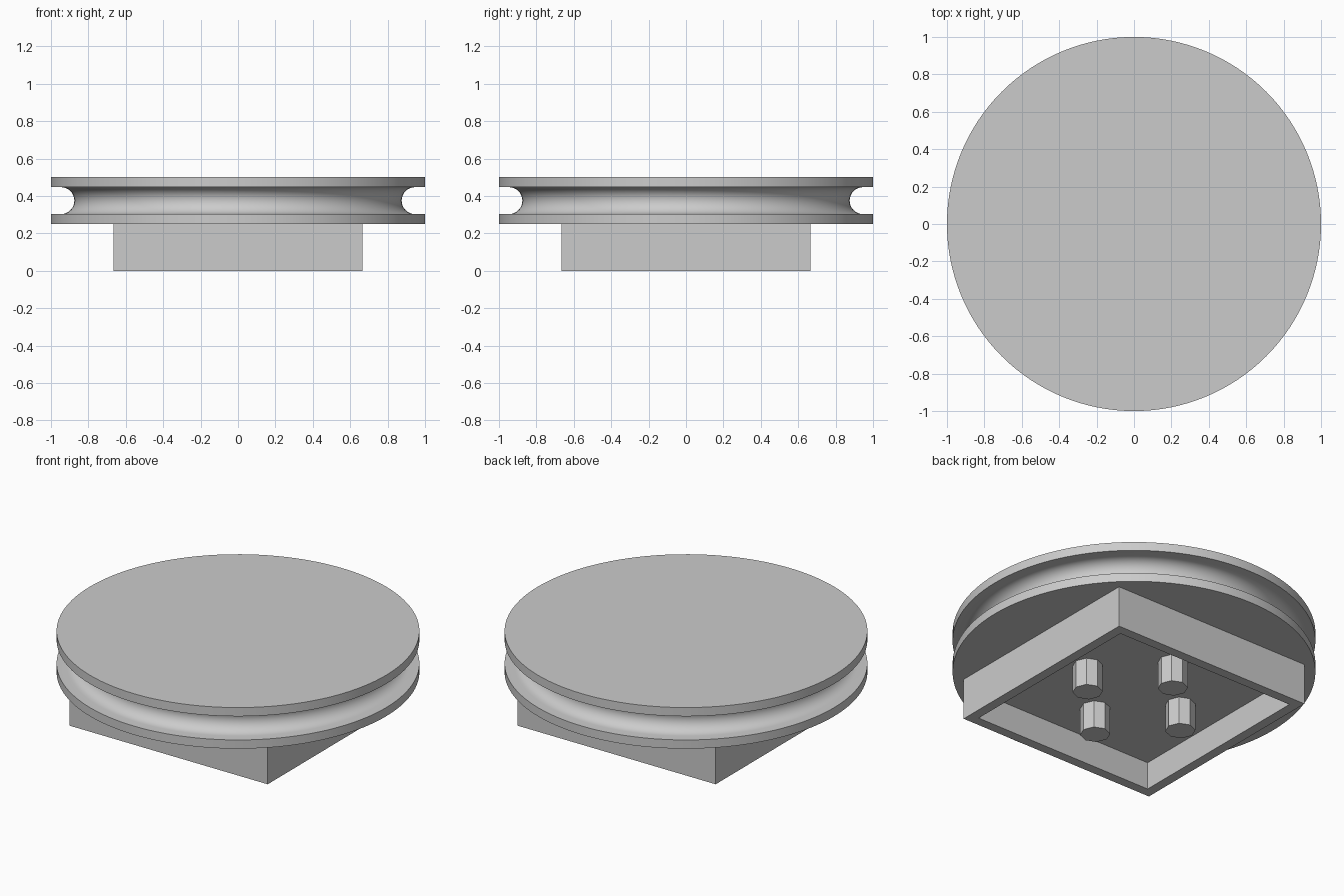
import bpy, bmesh
from math import pi, sin, cos, tau
from mathutils import Vector, Matrix

if "Cube" in bpy.data.objects:
    bpy.data.objects.remove(bpy.data.objects["Cube"], do_unlink=True)

grey = bpy.data.materials.new("light_grey")
colour = (0.6, 0.6, 0.6, 1)
grey.diffuse_color = colour
grey.use_nodes = True
grey.node_tree.nodes["Principled BSDF"].inputs["Base Color"].default_value = colour


def add_object(name, bm, smooth=False):
    bmesh.ops.recalc_face_normals(bm, faces=bm.faces)
    mesh = bpy.data.meshes.new(name)
    bm.to_mesh(mesh)
    bm.free()
    mesh.materials.append(grey)
    obj = bpy.data.objects.new(name, mesh)
    bpy.context.collection.objects.link(obj)
    if smooth:
        bpy.ops.object.select_all(action='DESELECT')
        obj.select_set(True)
        bpy.context.view_layer.objects.active = obj
        bpy.ops.object.shade_smooth_by_angle(angle=pi / 6)
    return obj


# Grooved wheel: a half-round channel between two flat lips
RADIUS, BOTTOM, TOP = 1.0, 0.25, 0.5
GROOVE, SEGMENTS, ARC = 0.072, 128, 16
centre_r, centre_z = 0.947, (BOTTOM + TOP) / 2
profile = [(RADIUS, BOTTOM), (RADIUS, centre_z - GROOVE)]
for i in range(ARC + 1):
    a = -pi / 2 + pi * i / ARC
    profile.append((centre_r - GROOVE * cos(a), centre_z + GROOVE * sin(a)))
profile += [(RADIUS, centre_z + GROOVE), (RADIUS, TOP)]

bm = bmesh.new()
rings = [[bm.verts.new((r * cos(tau * k / SEGMENTS), r * sin(tau * k / SEGMENTS), z))
          for k in range(SEGMENTS)] for r, z in profile]
for low, high in zip(rings, rings[1:]):
    for k in range(SEGMENTS):
        n = (k + 1) % SEGMENTS
        bm.faces.new((low[k], low[n], high[n], high[k]))
bm.faces.new(rings[0])
bm.faces.new(rings[-1])
add_object("grooved_wheel", bm, smooth=True)

# Square base, hollow underneath
HALF, WALL, DEPTH = 0.6667, 0.0833, 0.1667
bm = bmesh.new()
bmesh.ops.create_cube(bm, size=1)
bmesh.ops.scale(bm, vec=(2 * HALF, 2 * HALF, BOTTOM), verts=bm.verts)
bmesh.ops.translate(bm, vec=(0, 0, BOTTOM / 2), verts=bm.verts)
underside = min(bm.faces, key=lambda f: f.calc_center_median().z)
bmesh.ops.inset_region(bm, faces=[underside], thickness=WALL)
bmesh.ops.translate(bm, vec=(0, 0, 0), verts=underside.verts)
cavity = bmesh.ops.extrude_discrete_faces(bm, faces=[underside])["faces"][0]
bmesh.ops.translate(bm, vec=(0, 0, DEPTH), verts=cavity.verts)
add_object("square_base", bm)

# Four eight-sided pins hanging inside the base
PIN_OFFSET, PIN_RADIUS = 0.3333, 0.0833
sides = {"left": (1, 0), "right": (-1, 0), "front": (0, -1), "back": (0, 1)}
for side, (x, y) in sides.items():
    bm = bmesh.new()
    place = Matrix.Translation(Vector((x * PIN_OFFSET, y * PIN_OFFSET, DEPTH / 2)))
    bmesh.ops.create_cone(bm, cap_ends=True, segments=8, radius1=PIN_RADIUS,
                          radius2=PIN_RADIUS, depth=DEPTH, matrix=place)
    add_object(side + "_pin", bm)
